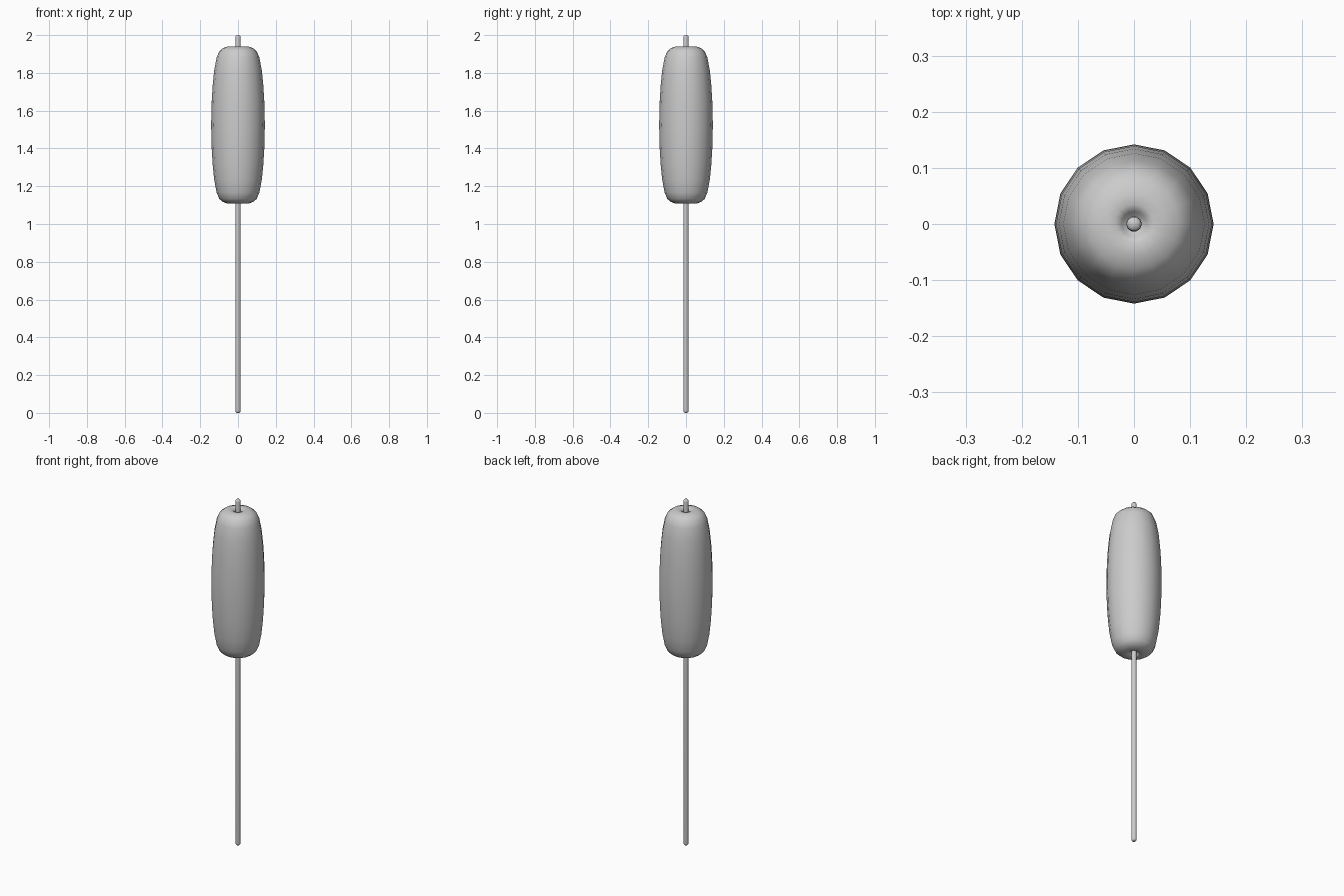
import bpy, bmesh, math

if "Cube" in bpy.data.objects:
    bpy.data.objects.remove(bpy.data.objects["Cube"])


def lathe(name, profile, sides, angle):
    """Revolve (radius, z) points around the z axis; radius 0 makes a pole."""
    bm = bmesh.new()
    rings = []
    for r, z in profile:
        if r == 0:
            rings.append([bm.verts.new((0, 0, z))] * sides)
        else:
            rings.append([bm.verts.new((r * math.cos(2 * math.pi * i / sides),
                                        r * math.sin(2 * math.pi * i / sides), z))
                          for i in range(sides)])
    for a, b in zip(rings, rings[1:]):
        for i in range(sides):
            j = (i + 1) % sides
            bm.faces.new(list(dict.fromkeys((a[i], a[j], b[j], b[i]))))
    bmesh.ops.recalc_face_normals(bm, faces=bm.faces)
    mesh = bpy.data.meshes.new(name)
    bm.to_mesh(mesh)
    bm.free()
    obj = bpy.data.objects.new(name, mesh)
    bpy.context.collection.objects.link(obj)
    bpy.context.view_layer.objects.active = obj
    obj.select_set(True)
    bpy.ops.object.shade_smooth_by_angle(angle=math.radians(angle))
    obj.select_set(False)
    return obj


# Plump body: half profile mirrored about its middle, with a dimple at the stick
MID = 1.524
half = [(0.141, 0.06), (0.139, 0.13), (0.134, 0.21), (0.126, 0.29),
        (0.113, 0.358), (0.099, 0.391), (0.08, 0.407), (0.055, 0.416),
        (0.035, 0.416), (0.022, 0.41), (0.014, 0.385), (0, 0.385)]
body = [(r, MID - h) for r, h in reversed(half)] + [(0.142, MID)] + \
       [(r, MID + h) for r, h in half]
lathe("body", body, 16, 80)

# Thin stick with softly rounded ends
end = [(0, 0), (0.009, 0.001), (0.013, 0.006), (0.014, 0.014)]
lathe("stick", end + [(r, 2 - z) for r, z in reversed(end)], 10, 60)
